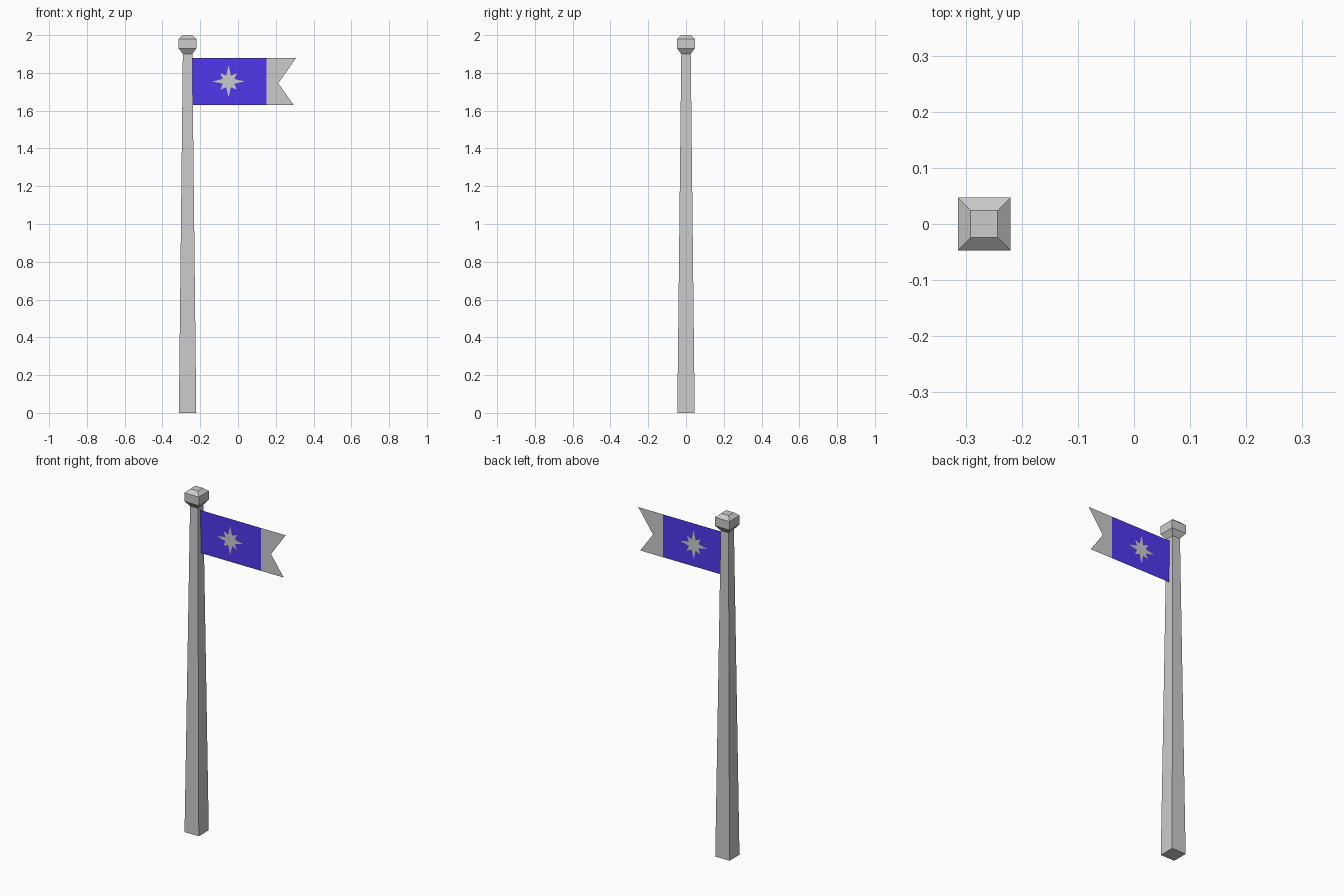
import bpy
import math

if "Cube" in bpy.data.objects:
    bpy.data.objects.remove(bpy.data.objects["Cube"])

POLE_X = -0.267


def make_object(name, verts, faces, material=None):
    mesh = bpy.data.meshes.new(name)
    mesh.from_pydata(verts, [], faces)
    mesh.update()
    obj = bpy.data.objects.new(name, mesh)
    bpy.context.collection.objects.link(obj)
    if material:
        mesh.materials.append(material)
    return obj


def square_loft(name, profile):
    """Closed square column from (half width, z) pairs."""
    verts = [(POLE_X + sx * h, sy * h, z) for h, z in profile
             for sx, sy in ((-1, -1), (1, -1), (1, 1), (-1, 1))]
    faces = [(3, 2, 1, 0)]
    for r in range(len(profile) - 1):
        for i in range(4):
            j = (i + 1) % 4
            faces.append((4 * r + i, 4 * r + j, 4 * r + 4 + j, 4 * r + 4 + i))
    last = 4 * (len(profile) - 1)
    faces.append(tuple(range(last, last + 4)))
    return make_object(name, verts, faces)


def flat_panel(name, outline, y=0.0, material=None):
    """Single flat face in the xz plane."""
    return make_object(name, [(x, y, z) for x, z in outline],
                       [tuple(range(len(outline)))], material)


blue = bpy.data.materials.new("flag_blue")
blue.diffuse_color = (0.08, 0.04, 0.85, 1.0)
blue.use_nodes = True
blue.node_tree.nodes["Principled BSDF"].inputs["Base Color"].default_value = blue.diffuse_color

# Tapered square pole and its faceted cap
square_loft("pole", [(0.046, 0.0), (0.025, 1.905)])
square_loft("pole_cap", [(0.025, 1.90), (0.047, 1.93), (0.047, 1.98), (0.024, 2.0)])

# Blue field and grey swallowtail end, sharing one plane
flat_panel("flag_field", [(-0.25, 1.63), (0.15, 1.63), (0.15, 1.88), (-0.25, 1.88)],
           material=blue)
flat_panel("flag_tail", [(0.15, 1.63), (0.295, 1.63), (0.213, 1.745),
                         (0.308, 1.88), (0.15, 1.88)])

# Plain eight-pointed star on both sides of the field
star = []
for i in range(16):
    r = 0.033 if i % 2 else (0.085 if i % 4 == 0 else 0.062)
    a = i * math.pi / 8
    star.append((-0.05 + r * math.cos(a), 1.755 + r * math.sin(a)))
flat_panel("star_front", star, -0.001)
flat_panel("star_back", star[::-1], 0.001)
